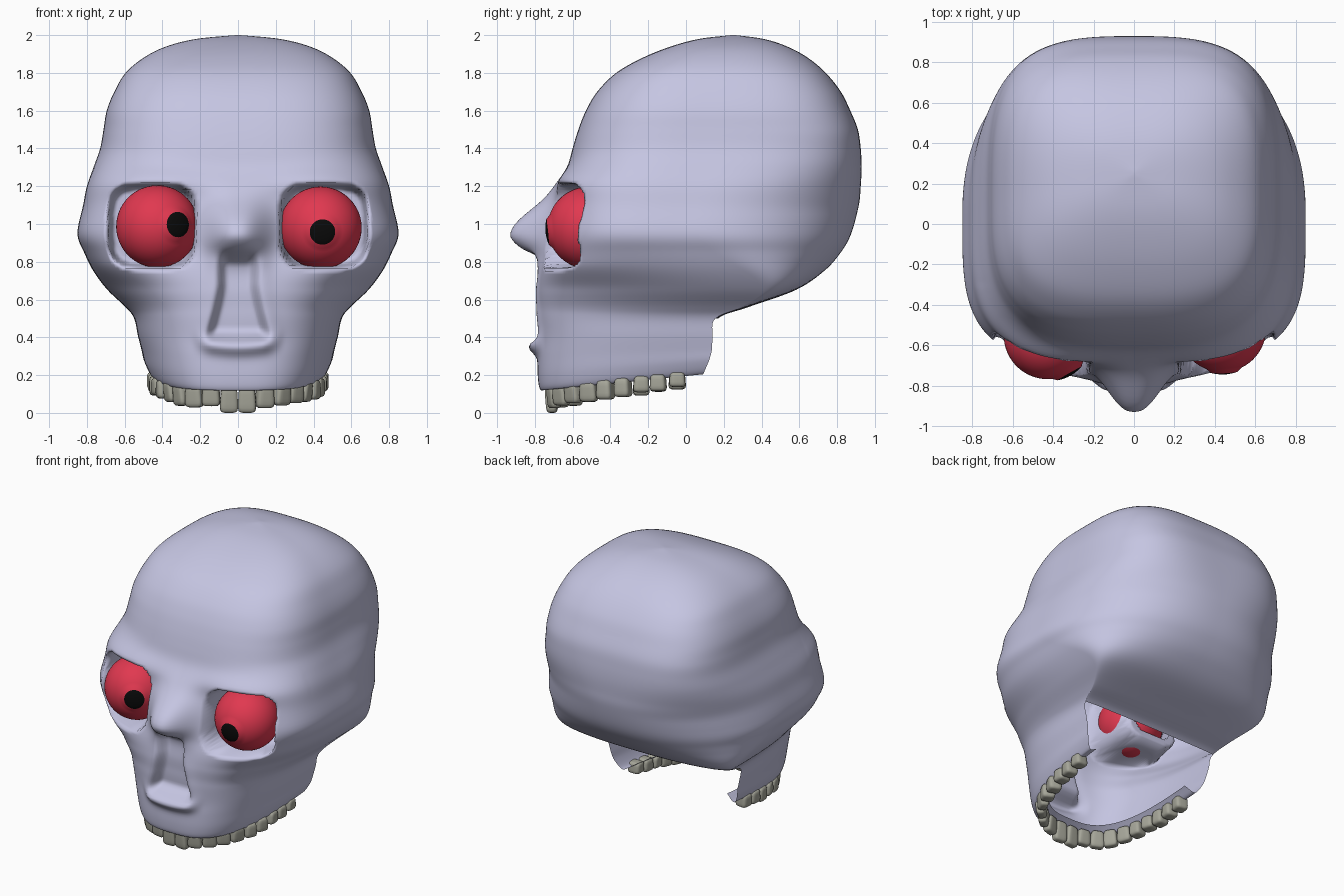
import bpy, bmesh, math, random
from mathutils import Vector, Matrix

if "Cube" in bpy.data.objects:
    bpy.data.objects.remove(bpy.data.objects["Cube"])

random.seed(4)

def material(name, rgb):
    m = bpy.data.materials.new(name)
    m.diffuse_color = (*rgb, 1)
    m.use_nodes = True
    m.node_tree.nodes["Principled BSDF"].inputs["Base Color"].default_value = m.diffuse_color
    return m

BONE = material("pale lilac bone", (0.56, 0.56, 0.76))
RED = material("red eye", (0.75, 0.04, 0.08))
BLACK = material("black pupil", (0.003, 0.003, 0.003))
TOOTH = material("grey tooth", (0.38, 0.38, 0.32))

def finish(bm, name, *mats):
    me = bpy.data.meshes.new(name)
    bm.to_mesh(me)
    bm.free()
    for m in mats:
        me.materials.append(m)
    ob = bpy.data.objects.new(name, me)
    bpy.context.collection.objects.link(ob)
    for p in me.polygons:
        p.use_smooth = True
    return ob

def smooth(a, b, t):
    t = max(0, min(1, (t - a) / (b - a)))
    return t * t * (3 - 2 * t)

def gauss(t, s):
    return math.exp(-0.5 * (t / s) ** 2)

# Horizontal slices of the skull: height, half width, front y, back y
KEYS = [(.16, .36, -.66, .08), (.12, .41, -.75, .10), (.13, .44, -.775, .11),
        (.20, .472, -.785, .135), (.30, .50, -.785, .15), (.40, .528, -.78, .155),
        (.50, .55, -.785, .17), (.56, .595, -.785, .33), (.65, .69, -.785, .58),
        (.75, .765, -.765, .73), (.85, .815, -.73, .82), (.95, .85, -.70, .875),
        (1.1, .82, -.68, .915), (1.2, .80, -.665, .925), (1.3, .765, -.625, .93),
        (1.4, .73, -.60, .925), (1.5, .712, -.57, .91), (1.6, .695, -.53, .87),
        (1.7, .655, -.47, .82), (1.8, .595, -.37, .74), (1.88, .50, -.23, .645),
        (1.94, .38, -.08, .535), (1.98, .22, .07, .41), (2.0, .01, .24, .26)]
STEP, COLS, FLOOR_KEY = 6, 320, 6

def slice_at(i, t):
    p = [KEYS[max(0, min(len(KEYS) - 1, i + k))] for k in (-1, 0, 1, 2)]
    return [0.5 * (2 * b + (c - a) * t + (2 * a - 5 * b + 4 * c - d) * t * t
                   + (3 * b - a - 3 * c + d) * t ** 3) for a, b, c, d in zip(*p)]

def slice_point(w, f, b, k, a, n_front=3.0, n_back=3.0):
    c, s = math.cos(a), math.sin(a)
    n = n_back if s > 0 else n_front
    q = (abs(c) ** n + abs(s) ** n) ** (-1 / n)
    mid = f + k * (b - f)
    return w * c * q, mid + s * q * ((b - mid) if s > 0 else (mid - f))

def socket(x, z):
    u, v = (abs(x) - .458) / .238, (z - .99) / .23
    return (abs(u) ** 4 + abs(v) ** 4) ** .25

def sculpt(x, y, z):
    """Moves a point of the front for nose, cavity, brow, sockets."""
    if y > -.3:
        return y
    # nose bridge
    bump = gauss(z - .95, .125 if z > .95 else .085)
    y -= .23 * bump * math.exp(-(abs(x) / .16) ** 2.4)
    # nose cavity, its side rims and its sill
    half = .085 + .35 * max(0, .68 - z) ** 1.3
    high = smooth(.36, .45, z) * (1 - smooth(.78, .88, z))
    y += .075 * high * (1 - smooth(half - .03, half + .035, abs(x)))
    y -= .012 * high * gauss(abs(x) - half - .04, .035)
    y -= .05 * gauss(z - .35 - .6 * x * x, .03) * (1 - smooth(.13, .25, abs(x)))
    # brow ridge and eye sockets
    if .7 < z < 1.6:
        y -= .03 * gauss(z - 1.23, .05) * gauss(abs(x) - .42, .2)
        sink = 1 - smooth(.84, 1.0, socket(x, z))
        y += sink * max(0, -.36 - y)
    return y

# Skull shell
bm = bmesh.new()
rows = []
for i in range(len(KEYS) - 1):
    for j in range(STEP):
        rows.append(slice_at(i, j / STEP))
rows.append(KEYS[-1])
grid, flat = [], {}
for z, w, f, b in rows:
    k = .985 - .535 * smooth(.5, 1.0, z)
    n_front = 3 + .6 * smooth(.65, .8, z) * (1 - smooth(1.2, 1.4, z))
    n_back = 2.8 - .45 * smooth(.6, .8, z) + 1.1 * smooth(1.05, 1.5, z) \
        - .6 * smooth(1.75, 1.95, z)
    ring = []
    for j in range(COLS):
        x, y = slice_point(w, f, b, k, 2 * math.pi * j / COLS, n_front, n_back)
        low = 1 - smooth(.13, .4, z)
        tilt = low * max(0, y + .78)
        x *= 1 + .07 * tilt
        v = bm.verts.new((x, sculpt(x, y, z), z + .10 * tilt))
        flat[v] = (x, y, z)
        ring.append(v)
    grid.append(ring)
for r in range(len(grid) - 1):
    for j in range(COLS):
        if r < FLOOR_KEY * STEP and j < COLS // 2:
            continue                      # the mouth is open at the back
        q = [grid[r][j], grid[r][(j + 1) % COLS],
             grid[r + 1][(j + 1) % COLS], grid[r + 1][j]]
        x, y, z = (sum(flat[v][n] for v in q) / 4 for n in range(3))
        if y < -.3 and socket(x, z) < .62:
            continue                      # hole behind each eye
        bm.faces.new(q)
bm.faces.new(grid[-1])
bmesh.ops.delete(bm, geom=[v for v in bm.verts if not v.link_faces], context='VERTS')
finish(bm, "skull", BONE)

# Eyeballs: the pole faces the gaze and its slightly raised cap is the pupil
def eyeball(name, centre, gaze, radius=.218):
    bm = bmesh.new()
    bmesh.ops.create_uvsphere(bm, u_segments=48, v_segments=30, radius=radius)
    limit = radius * math.cos(math.radians(18.5))
    for f in bm.faces:
        if f.calc_center_median().z > limit:
            f.material_index = 1
    for v in bm.verts:
        if v.co.z > limit:
            v.co.z += .012
    rot = Vector(gaze).to_track_quat('Z', 'Y').to_matrix().to_4x4()
    bm.transform(Matrix.Translation(centre) @ rot)
    finish(bm, name, RED, BLACK)

eyeball("left_eye", (-.427, -.55, .987), (.108, -.19, .01))
eyeball("right_eye", (.437, -.515, .98), (.01, -.215, -.022))

# Upper teeth spaced evenly along the arch, each a rounded, tapered block
path = [Vector(slice_point(.435, -.71, .06, .96, math.pi * (1 + i / 400), 2.7))
        for i in range(401)]
dist = [0]
for a, b in zip(path, path[1:]):
    dist.append(dist[-1] + (b - a).length)
COUNT = 20
teeth = bmesh.new()
for i in range(COUNT):
    want = .03 + (dist[-1] - .06) * (i + .5) / COUNT
    n = min(range(1, 400), key=lambda m: abs(dist[m] - want))
    p, tangent = path[n], path[n + 1] - path[n - 1]
    off = abs(i - (COUNT - 1) / 2)
    molar, incisor = off > 5, off < 1
    width, depth = (.09, .09) if molar else (.1, .08)
    top = .145 + .11 * (p.y + .7)
    bottom = 0 if incisor else .018 + random.uniform(0, .02) + .155 * (p.y + .7)
    turn = math.atan2(tangent.y, tangent.x) + random.uniform(-.2, .2)
    place = (Matrix.Translation((p.x, p.y, (top + bottom) / 2))
             @ Matrix.Rotation(turn, 4, 'Z')
             @ Matrix.Diagonal((width, depth, top - bottom, 1)))
    tooth = bmesh.new()
    bmesh.ops.create_cube(tooth, size=1)
    bmesh.ops.subdivide_edges(tooth, edges=tooth.edges[:], cuts=5, use_grid_fill=True)
    for v in tooth.verts:
        c = v.co * 2
        c /= (abs(c.x) ** 5 + abs(c.y) ** 5 + abs(c.z) ** 5) ** .2 * 2
        c.x *= .92 - .16 * c.z
        if not molar:
            c.y *= .85 + .3 * c.z
        v.co = place @ c
    me = bpy.data.meshes.new("tooth_part")
    tooth.to_mesh(me)
    tooth.free()
    teeth.from_mesh(me)
    bpy.data.meshes.remove(me)
finish(teeth, "upper_teeth", TOOTH)
